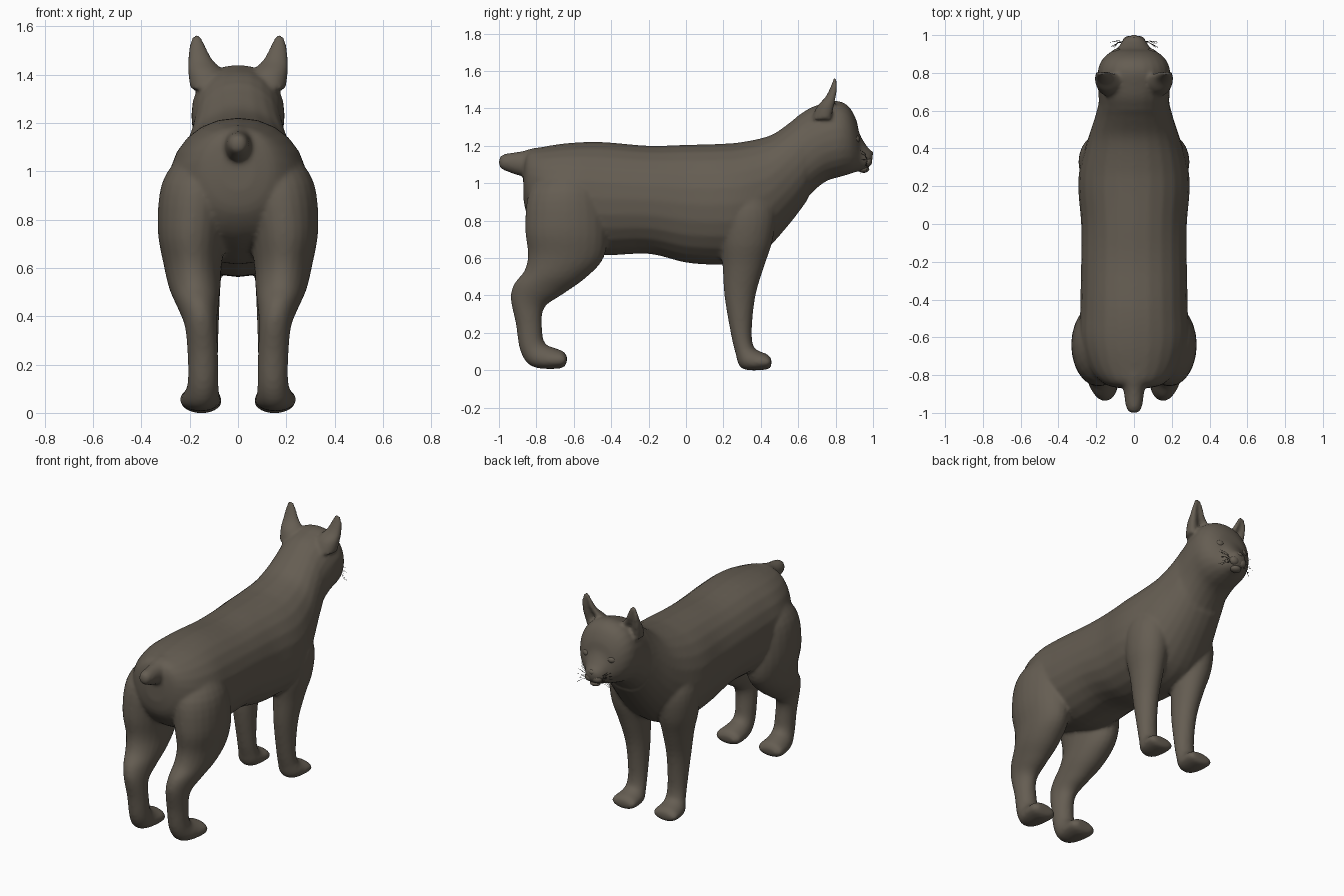
import bpy, bmesh, math, random
from mathutils import Vector

random.seed(4)
SIDES = 24


def material(name, rgb):
    m = bpy.data.materials.new(name)
    m.diffuse_color = (*rgb, 1)
    return m


fur = material("brown grey fur", (0.13, 0.11, 0.085))
dark = material("dark whisker", (0.03, 0.027, 0.022))


def spline(rows, steps=4):
    """Catmull-Rom interpolation through rows of numbers."""
    out = []
    for i in range(len(rows) - 1):
        p0, p1 = rows[max(i - 1, 0)], rows[i]
        p2, p3 = rows[i + 1], rows[min(i + 2, len(rows) - 1)]
        for s in range(steps):
            t = s / steps
            out.append([0.5 * (2 * b + (c - a) * t + (2 * a - 5 * b + 4 * c - d) * t * t
                               + (3 * b - a - 3 * c + d) * t ** 3)
                        for a, b, c, d in zip(p0, p1, p2, p3)])
    out.append(list(rows[-1]))
    return out


def loft(bm, rows, side=1, power=2.0, cup=0.0):
    """Rows: y,z of one edge, y,z of the opposite edge, x centre, half width."""
    rings = []
    for y1, z1, y2, z2, xc, hw in spline(rows):
        mid = Vector((xc, (y1 + y2) / 2, (z1 + z2) / 2))
        v = Vector((0, (y1 - y2) / 2, (z1 - z2) / 2))
        ring = []
        for k in range(SIDES):
            a = 2 * math.pi * k / SIDES
            c, s = math.cos(a), math.sin(a)
            cc = math.copysign(abs(c) ** (2 / power), c)
            ss = math.copysign(abs(s) ** (2 / power), s)
            if cup and ss > 0:          # hollow the leading face
                ss *= 1 - cup * (1 - abs(c))
            p = mid + v * ss + Vector((hw * cc, 0, 0))
            ring.append(bm.verts.new((p.x * side, p.y, p.z)))
        rings.append(ring)
    for r1, r2 in zip(rings, rings[1:]):
        for k in range(SIDES):
            n = (k + 1) % SIDES
            bm.faces.new((r1[k], r1[n], r2[n], r2[k]))
    bm.faces.new(rings[0][::-1])
    bm.faces.new(rings[-1])


torso = [(-.87, 1.10, -.87, .92, 0, .07), (-.845, 1.17, -.845, .82, 0, .16),
         (-.76, 1.195, -.76, .72, 0, .24), (-.62, 1.215, -.62, .66, 0, .285),
         (-.45, 1.22, -.45, .615, 0, .285), (-.2, 1.20, -.2, .622, 0, .28),
         (0, 1.205, 0, .575, 0, .28), (.18, 1.21, .18, .563, 0, .295),
         (.30, 1.22, .30, .57, 0, .287), (.45, 1.255, .42, .635, 0, .25),
         (.55, 1.32, .56, .79, 0, .21), (.61, 1.37, .65, .91, 0, .19)]
head = [(.50, 1.26, .54, .80, 0, .17), (.56, 1.325, .58, .84, 0, .19),
        (.65, 1.395, .67, .945, 0, .187), (.73, 1.425, .75, 1.01, 0, .192),
        (.81, 1.44, .83, 1.035, 0, .19), (.87, 1.41, .88, 1.05, 0, .165),
        (.91, 1.34, .91, 1.06, 0, .125), (.928, 1.265, .94, 1.065, 0, .085),
        (.965, 1.20, .965, 1.075, 0, .065), (.99, 1.175, .985, 1.095, 0, .045),
        (1.0, 1.15, .995, 1.115, 0, .02)]
tail = [(-.70, 1.19, -.74, 1.00, 0, .11), (-.80, 1.19, -.83, 1.04, 0, .075),
        (-.88, 1.17, -.89, 1.04, 0, .055), (-.95, 1.16, -.95, 1.06, 0, .046),
        (-.985, 1.15, -.985, 1.075, 0, .035), (-1.0, 1.13, -1.0, 1.09, 0, .018)]
hind_leg = [(-.50, 1.08, -.74, 1.08, .12, .11), (-.44, .95, -.84, .95, .165, .15),
            (-.42, .76, -.86, .76, .19, .142), (-.44, .60, -.845, .62, .187, .12),
            (-.54, .49, -.865, .53, .178, .105), (-.66, .405, -.92, .46, .165, .083),
            (-.76, .33, -.937, .38, .153, .066), (-.768, .20, -.91, .25, .145, .063),
            (-.75, .14, -.885, .10, .145, .064), (-.70, .118, -.82, .018, .152, .076),
            (-.655, .10, -.68, .008, .155, .087), (-.635, .07, -.64, .03, .155, .06)]
front_leg = [(.42, 1.02, .24, 1.02, .14, .09), (.48, .86, .18, .86, .165, .125),
             (.465, .70, .18, .70, .17, .115), (.42, .56, .195, .56, .16, .09),
             (.372, .40, .205, .40, .15, .072), (.352, .22, .235, .22, .145, .062),
             (.36, .13, .262, .10, .145, .063), (.39, .103, .30, .008, .15, .076),
             (.435, .085, .43, .003, .152, .084), (.457, .06, .457, .025, .152, .058)]
ear = [(.81, 1.34, .67, 1.34, .125, .072), (.82, 1.41, .70, 1.41, .135, .072),
       (.822, 1.47, .745, 1.46, .158, .05), (.818, 1.52, .775, 1.52, .168, .033),
       (.81, 1.555, .787, 1.555, .172, .02), (.804, 1.568, .794, 1.568, .173, .01)]

# Body, head, tail, legs and ears fused into one smooth skin
bm = bmesh.new()
loft(bm, torso, power=2.15)
loft(bm, head, power=2.15)
loft(bm, tail)
for side in (-1, 1):
    loft(bm, hind_leg, side)
    loft(bm, front_leg, side)
    loft(bm, ear, side, cup=.9)
bmesh.ops.recalc_face_normals(bm, faces=bm.faces)
mesh = bpy.data.meshes.new("cat_body")
bm.to_mesh(mesh)
bm.free()
body = bpy.data.objects.new("cat_body", mesh)
bpy.context.collection.objects.link(body)
mesh.materials.append(fur)
fuse = body.modifiers.new("fuse", 'REMESH')
fuse.mode = 'VOXEL'
fuse.voxel_size = .011
fuse.use_smooth_shade = True
soften = body.modifiers.new("soften", 'SMOOTH')
soften.factor = .5
soften.iterations = 6


def ball(name, loc, scale):
    bpy.ops.mesh.primitive_uv_sphere_add(segments=20, ring_count=12, radius=1, location=loc)
    o = bpy.context.object
    o.name = name
    o.scale = scale
    o.data.materials.append(fur)
    bpy.ops.object.shade_smooth()
    return o


# Face details
ball("nose", (0, .985, 1.158), (.022, .016, .016))
ball("chin", (0, .95, 1.075), (.035, .03, .02))
for side, label in ((-1, "left"), (1, "right")):
    ball(label + "_eye", (side * .088, .902, 1.235), (.03, .027, .025))
    ball(label + "_cheek", (side * .027, .968, 1.115), (.033, .027, .028))

# Whiskers fanning out from the muzzle
curve = bpy.data.curves.new("whiskers", 'CURVE')
curve.dimensions = '3D'
curve.bevel_depth = .0009
curve.bevel_resolution = 0
for side in (-1, 1):
    for i in range(8):
        lift = (i - 3.5) * .011
        reach = random.uniform(.10, .13)
        back = random.uniform(-.03, .01)
        s = curve.splines.new('POLY')
        s.points.add(2)
        pts = [(.045, .965, 1.115 + lift * .3), (.085, .968 + back * .4, 1.12 + lift),
               (reach, .96 + back, 1.115 + lift * 1.6)]
        for p, (x, y, z) in zip(s.points, pts):
            p.co = (side * x, y, z, 1)
whiskers = bpy.data.objects.new("whiskers", curve)
curve.materials.append(dark)
bpy.context.collection.objects.link(whiskers)
